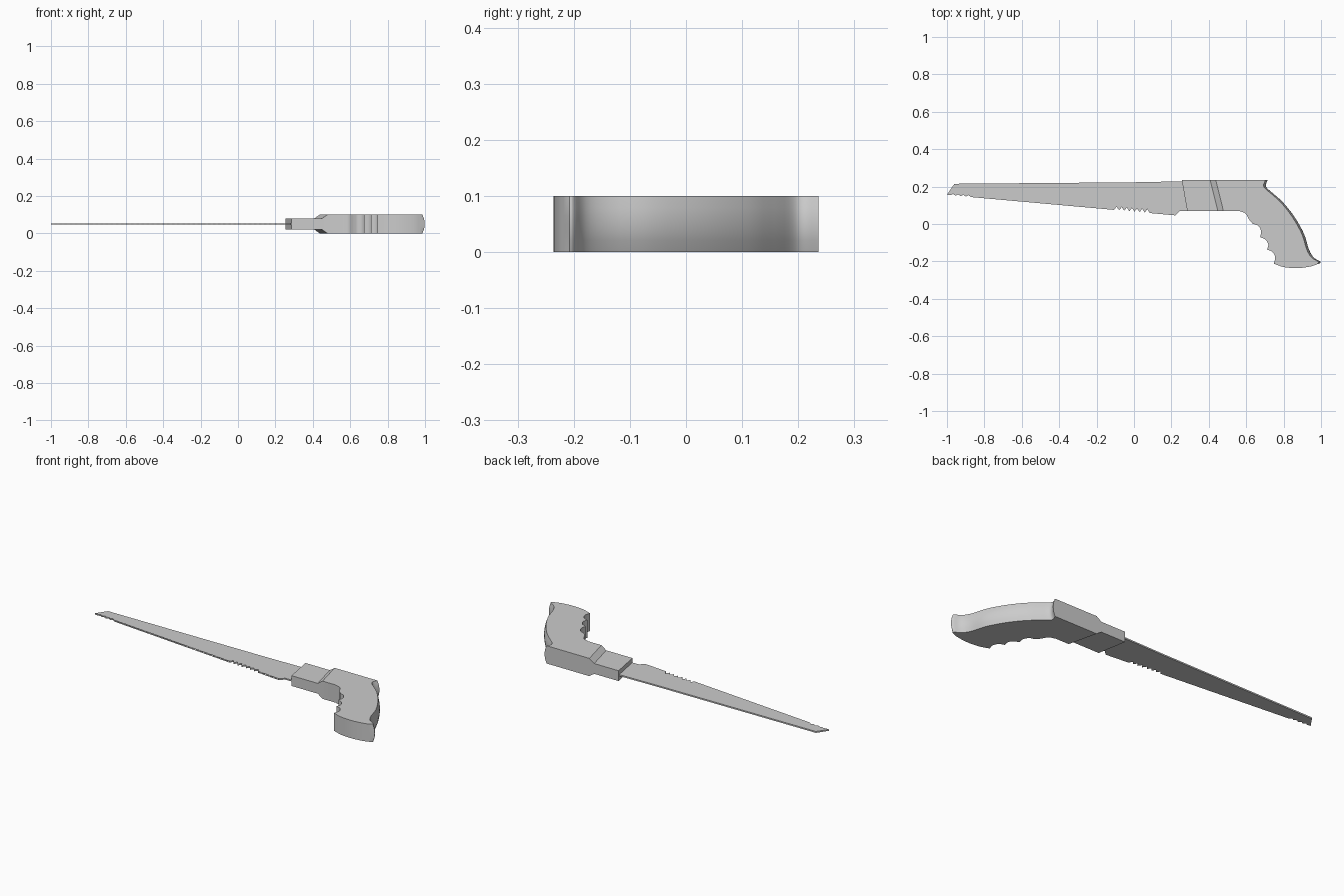
import bpy, bmesh
from mathutils import Vector

if "Cube" in bpy.data.objects:
    bpy.data.objects.remove(bpy.data.objects["Cube"])


def finish(name, bm, smooth=False):
    bmesh.ops.recalc_face_normals(bm, faces=bm.faces)
    me = bpy.data.meshes.new(name)
    bm.to_mesh(me)
    bm.free()
    ob = bpy.data.objects.new(name, me)
    bpy.context.collection.objects.link(ob)
    if smooth:
        bpy.ops.object.select_all(action='DESELECT')
        ob.select_set(True)
        bpy.context.view_layer.objects.active = ob
        bpy.ops.object.shade_smooth_by_angle(angle=0.6)
    return ob


def loft(name, layers, smooth=False):
    """Join equal-length (z, outline) layers into a closed solid."""
    bm = bmesh.new()
    rings = [[bm.verts.new((x, y, z)) for x, y in pts] for z, pts in layers]
    n = len(rings[0])
    for a, b in zip(rings, rings[1:]):
        for i in range(n):
            j = (i + 1) % n
            bm.faces.new((a[i], a[j], b[j], b[i]))
    caps = [bm.faces.new(rings[0]), bm.faces.new(rings[-1])]
    bmesh.ops.triangulate(bm, faces=caps)
    return finish(name, bm, smooth)


def spline(pts, steps=4):
    """Catmull-Rom curve through the points."""
    p = [Vector(q) for q in pts]
    p = [2 * p[0] - p[1]] + p + [2 * p[-1] - p[-2]]
    out = []
    for i in range(1, len(p) - 2):
        a, b, c, d = p[i - 1:i + 3]
        for s in range(steps):
            t = s / steps
            out.append(tuple(0.5 * (2 * b + (c - a) * t + (2 * a - 5 * b + 4 * c - d) * t * t
                                    + (3 * b - a - 3 * c + d) * t ** 3)))
    return out + [tuple(pts[-1])]


# Blade with a row of teeth that grow towards the handle
TEETH = 45
blade = [(0.30, 0.07), (0.30, 0.229), (0.0, 0.223), (-0.96, 0.215), (-1.0, 0.157)]
for i in range(TEETH):
    for f, root in ((0.5, 0), (1.0, 1)):
        t = (i + f) / TEETH
        depth = 0.008 + 0.014 * t
        blade.append((-0.995 + 1.23 * t, 0.155 - 0.11 * t + root * depth))
blade[-1] = (0.245, 0.07)
loft("blade", [(0.046, blade), (0.054, blade)])

# Slanted collar holding the blade
collar = [(0.255, 0.236), (0.285, 0.07), (0.46, 0.07), (0.42, 0.236)]
loft("collar", [(0.021, collar), (0.079, collar)])

# Pistol grip outline: front ramp edge, finger grooves, heel, rounded back
front = [(0.437, 0.236), (0.478, 0.07)]
grooves = spline([(0.56, 0.07), (0.595, 0.057), (0.615, 0.025), (0.635, 0.001)])
for g in ([(0.635, 0.001), (0.665, -0.01), (0.68, -0.04), (0.674, -0.07)],
          [(0.674, -0.07), (0.705, -0.085), (0.718, -0.112), (0.711, -0.137)],
          [(0.711, -0.137), (0.740, -0.149), (0.755, -0.178), (0.747, -0.212)]):
    grooves += spline(g)[1:]
heel = spline([(0.747, -0.212), (0.80, -0.23), (0.87, -0.236), (0.94, -0.228), (0.98, -0.215)])[1:]
back = spline([(0.998, -0.208), (0.993, -0.199), (0.96, -0.178), (0.935, -0.135), (0.91, -0.055),
               (0.86, 0.035), (0.80, 0.112), (0.75, 0.158), (0.713, 0.19), (0.705, 0.21),
               (0.716, 0.236)])

layers = []
for z in (0.0, 0.021, 0.035, 0.05, 0.065, 0.079, 0.1):
    d = abs(z - 0.05) / 0.05
    ramp = 0.0 if d > 0.9 else 0.03
    inset = 0.012 * d * d
    layers.append((z, [(x - ramp, y) for x, y in front] + grooves + heel
                   + [(x - inset, y) for x, y in back]))
loft("grip", layers, smooth=True)
